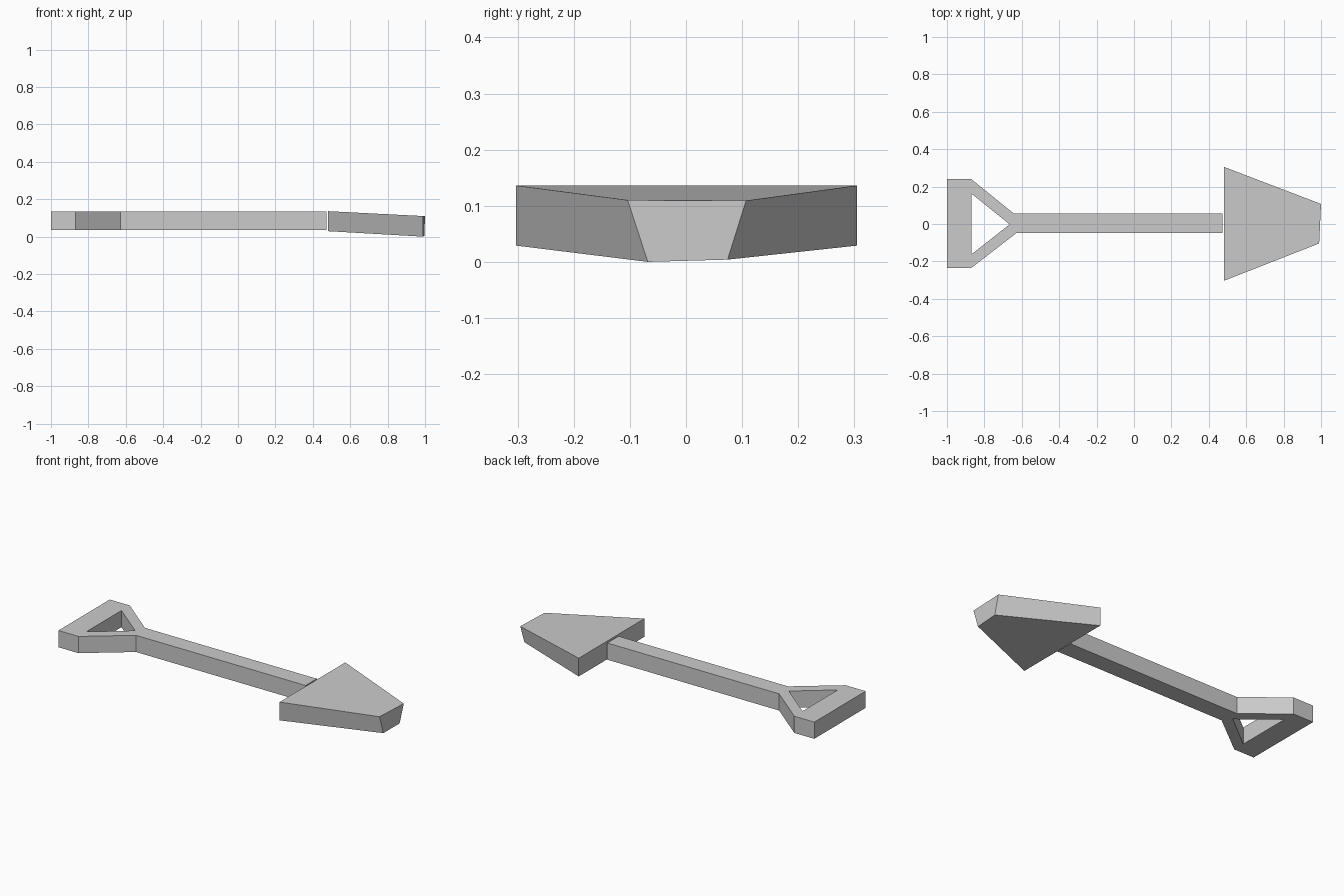
import bpy, bmesh
from mathutils import Vector

if "Cube" in bpy.data.objects:
    bpy.data.objects.remove(bpy.data.objects["Cube"])


def finish(name, bm):
    bmesh.ops.recalc_face_normals(bm, faces=bm.faces[:])
    mesh = bpy.data.meshes.new(name)
    bm.to_mesh(mesh)
    bm.free()
    obj = bpy.data.objects.new(name, mesh)
    bpy.context.collection.objects.link(obj)
    return obj


def extruded_outline(name, loops, z0, z1):
    """Fill an outline (with holes) and extrude it upwards."""
    bm = bmesh.new()
    edges = []
    for loop in loops:
        vs = [bm.verts.new((x, y, z0)) for x, y in loop]
        edges += [bm.edges.new((a, b)) for a, b in zip(vs, vs[1:] + vs[:1])]
    bmesh.ops.triangle_fill(bm, edges=edges, use_beauty=True)
    flat = [e for e in bm.edges if len(e.link_faces) == 2]
    bmesh.ops.dissolve_limit(bm, angle_limit=0.01, verts=[], edges=flat)
    out = bmesh.ops.extrude_face_region(bm, geom=bm.faces[:], use_keep_orig=True)
    top = [g for g in out["geom"] if isinstance(g, bmesh.types.BMVert)]
    bmesh.ops.translate(bm, verts=top, vec=Vector((0, 0, z1 - z0)))
    return finish(name, bm)


# Shaft with the triangular grip at its end
outer = [(-1, 0.24), (-0.87, 0.24), (-0.643, 0.056), (0.472, 0.056),
         (0.472, -0.048), (-0.628, -0.048), (-0.87, -0.235), (-1, -0.235)]
hole = [(-0.87, 0.163), (-0.87, -0.163), (-0.665, -0.002)]
extruded_outline("handle", [outer, hole], 0.035, 0.133)

# Tapered blade, tilted down towards a narrower, undercut tip
bm = bmesh.new()
bottom = [(0.482, -0.303, 0.029), (0.99, -0.068, 0.0),
          (0.996, 0.074, 0.004), (0.482, 0.305, 0.029)]
top = [(0.482, -0.303, 0.136), (0.99, -0.104, 0.11),
       (1.0, 0.107, 0.109), (0.482, 0.305, 0.136)]
b = [bm.verts.new(p) for p in bottom]
t = [bm.verts.new(p) for p in top]
bm.faces.new(b[::-1])
bm.faces.new(t)
for i in range(4):
    j = (i + 1) % 4
    bm.faces.new((b[i], b[j], t[j], t[i]))
finish("blade", bm)
